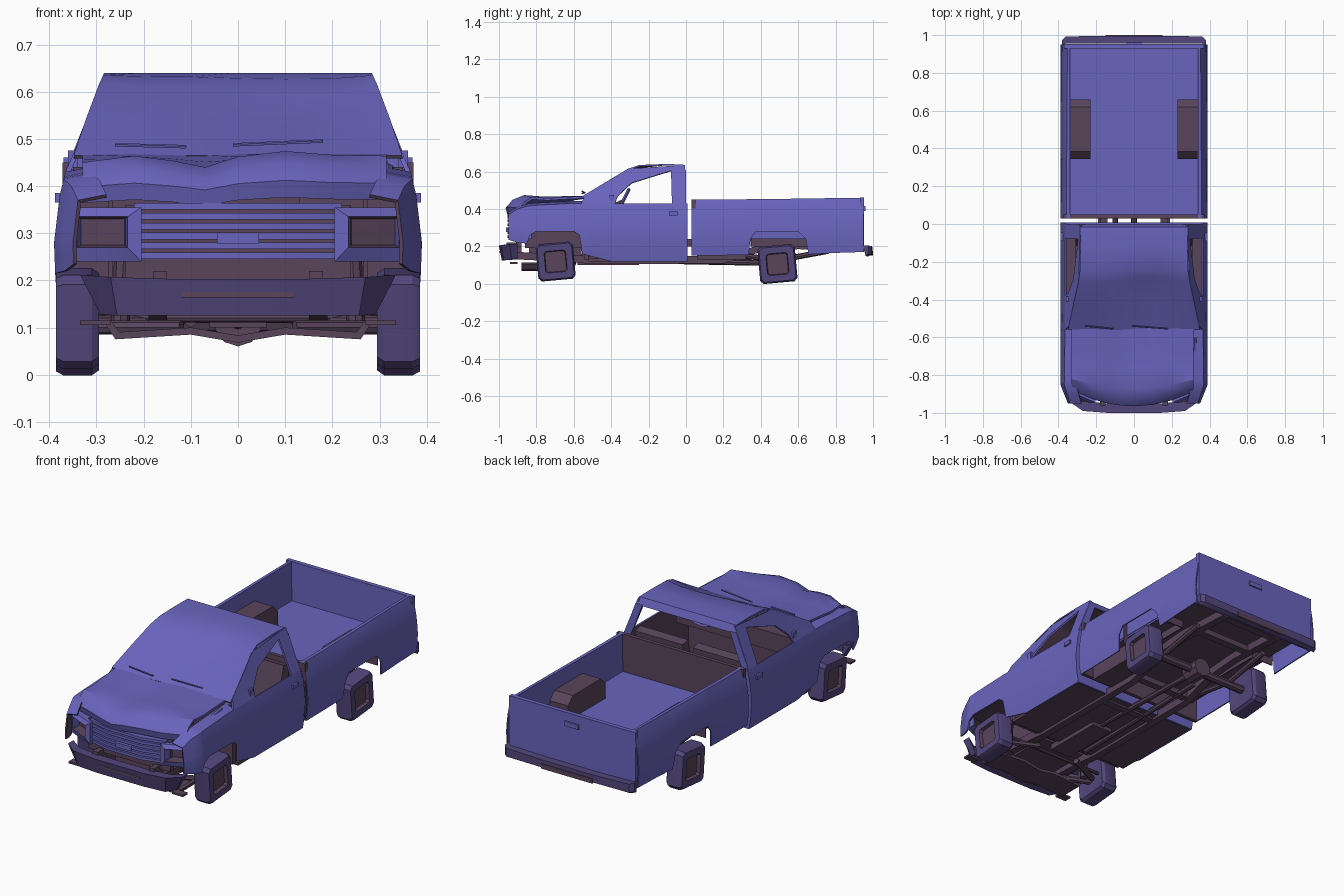
import bpy, bmesh, math
from mathutils import Vector, Matrix

if "Cube" in bpy.data.objects:
    bpy.data.objects.remove(bpy.data.objects["Cube"])

MATS = []
for mname, col in (("slate_violet", (0.14, 0.128, 0.51, 1)), ("dark_plum", (0.1, 0.058, 0.105, 1)),
                   ("dusky_violet", (0.085, 0.062, 0.2, 1))):
    MATS.append(bpy.data.materials.new(mname))
    MATS[-1].diffuse_color = col

# colour by part: dark plum unless listed
BODY, PLUM, DUSKY = 0, 1, 2
DUSKY_PARTS = {"front_wheel", "rear_wheel", "front_bumper", "rear_bumper"}
BODY_PARTS = {"front_fender", "door", "window_frame", "windshield_and_roof", "cab_rear_wall", "rear_pillar",
              "hood", "hood_side_fold", "wiper", "grille_bar", "grille_badge_plate", "headlight_bucket",
              "bed_side", "bed_floor", "tailgate", "tailgate_handle", "door_handle", "mirror_stub",
              "steering_wheel"}
LINED_PARTS = {"front_fender", "door", "windshield_and_roof", "cab_rear_wall", "bed_floor"}


def part_colour(name, f):
    c = f.calc_center_median()
    inward = f.normal.dot(c - Vector((0, c.y - (.2 if c.y > -.01 else 0), .2))) < 0
    if name in LINED_PARTS and inward and f.normal.z < .5:
        return PLUM
    if name == "headlight_bucket" and abs(abs(c.x) - .285) < .045 and abs(c.z - .302) < .033 and c.y < -.85:
        return PLUM
    if name in ("front_wheel", "rear_wheel") and abs(c.x) > .36:
        cy, cz = (-.697, .119) if c.y < 0 else (.489, .1055)
        return PLUM if max(abs(c.y - cy), abs(c.z - cz)) < .062 else DUSKY
    return BODY if name in BODY_PARTS else DUSKY if name in DUSKY_PARTS else PLUM


def finish(name, bm, mirror=False, thick=0.0):
    bmesh.ops.remove_doubles(bm, verts=bm.verts, dist=0.0005)
    bmesh.ops.recalc_face_normals(bm, faces=bm.faces)
    if thick:
        bmesh.ops.solidify(bm, geom=bm.faces[:], thickness=thick)
    bm.normal_update()
    bmesh.ops.recalc_face_normals(bm, faces=bm.faces)
    if mirror:
        new = bmesh.ops.duplicate(bm, geom=bm.verts[:] + bm.edges[:] + bm.faces[:])["geom"]
        for v in new:
            if isinstance(v, bmesh.types.BMVert):
                v.co.x *= -1
        bmesh.ops.reverse_faces(bm, faces=[f for f in new if isinstance(f, bmesh.types.BMFace)])
    bm.normal_update()
    for f in bm.faces:
        f.material_index = part_colour(name, f)
    me = bpy.data.meshes.new(name)
    bm.to_mesh(me)
    bm.free()
    for m in MATS:
        me.materials.append(m)
    me.shade_smooth()
    me.set_sharp_from_angle(angle=math.radians(32))
    bpy.context.collection.objects.link(bpy.data.objects.new(name, me))


def skin(name, rows, closed=False, caps=False, mirror=False, thick=0.0):
    bm = bmesh.new()
    vs = [[bm.verts.new(p) for p in r] for r in rows]
    n = len(rows[0])
    for a, b in zip(vs, vs[1:]):
        for i in range(n if closed else n - 1):
            j = (i + 1) % n
            bm.faces.new((a[i], a[j], b[j], b[i]))
    if caps:
        bm.faces.new(vs[0])
        bm.faces.new(vs[-1])
    finish(name, bm, mirror, thick)


def box(name, x0, x1, y0, y1, z0, z1, mirror=False):
    r = [[(x, y0, z0), (x, y1, z0), (x, y1, z1), (x, y0, z1)] for x in (x0, x1)]
    skin(name, r, True, True, mirror)


def rod(name, a, b, r, mirror=False, sides=8):
    a, b = Vector(a), Vector(b)
    bm = bmesh.new()
    m = Matrix.Translation((a + b) / 2) @ (b - a).to_track_quat('Z', 'Y').to_matrix().to_4x4()
    bmesh.ops.create_cone(bm, cap_ends=True, segments=sides, radius1=r, radius2=r, depth=(b - a).length, matrix=m)
    finish(name, bm, mirror)


SIDE = [(0.0, 0.36), (0.12, 0.375), (0.2, 0.387), (0.28, 0.39), (0.38, 0.378),
        (0.43, 0.366), (0.47, 0.348), (0.635, 0.285), (0.7, 0.27)]


def side(y, z):
    # half width of the body at a height, narrowing at the nose
    x = 0.3
    for (za, xa), (zb, xb) in zip(SIDE, SIDE[1:]):
        if za <= z <= zb:
            x = xa + (xb - xa) * (z - za) / (zb - za)
    return x - max(0, -0.85 - y) * 0.4


def column(y, z0, z1, n=6):
    return [(side(y, z), y, z) for z in (z0 + (z1 - z0) * i / n for i in range(n + 1))]


# fenders and doors
fender = [(-.95, .235, .37), (-.9, .22, .4), (-.85, .215, .415), (-.835, .26, .417),
          (-.8, .28, .42), (-.6, .28, .43), (-.57, .26, .43), (-.555, .16, .43), (-.52, .15, .43)]
skin("front_fender", [column(*c) + [(side(c[0], c[2]) - .06, c[0], c[2] + .012)] for c in fender],
     mirror=True, thick=.008)
skin("door", [column(*c) for c in [(-.52, .15, .43), (-.4, .12, .43), (-.2, .12, .43), (0, .12, .43)]],
     mirror=True, thick=.008)

# window frame around the open side window
inner = [(-.38, .43), (-.365, .47), (-.29, .54), (-.08, .605), (-.075, .43)]
outer = [(-.56, .43), (-.54, .475), (-.31, .615), (-.005, .635), (0, .43)]
skin("window_frame", [[(side(y, z), y, z) for y, z in l] for l in (inner, outer)], mirror=True, thick=.01)

# windshield and roof, pushed in on one side
top = [(-.56, .465, .348, 0), (-.43, .543, .322, .012), (-.31, .615, .295, .022),
       (-.25, .635, .286, .008), (-.12, .64, .284, 0), (-.015, .638, .284, 0), (0, .6, .298, 0)]
rows = []
for y, z, w, d in top:
    rows.append([(w * k, y + d * b, z - d * b) for k, b in
                 ((-1, 0), (-.7, .3), (-.35, .4), (0, .8), (.35, 1), (.7, .9), (1, 0))])
skin("windshield_and_roof", rows, thick=.008)

# rear cab wall with open window
skin("cab_rear_wall", [[(s * side(0, z), 0, z) for s in (-1, 1)] for z in (.12, .2, .28, .38, .43)], thick=.008)
skin("rear_pillar", [[(side(0, z) - d, 0, z) for d in (0, .04)] for z in (.43, .47, .605)],
     mirror=True, thick=.008)

# crumpled hood
wave = [(-.33, -.012), (-.22, .002), (-.14, -.008), (-.07, -.022), (0, .0), (.1, .012), (.2, .004), (.315, .002)]
rows = []
for y, z, k, pull in [(-.54, .468, .1, 0), (-.66, .462, .5, 0), (-.76, .456, .8, .02), (-.87, .462, 1, .05),
                      (-.935, .437, 1, .08), (-.965, .405, .6, .085), (-.955, .37, .5, .085)]:
    rows.append([(x, y + pull * (x / .33) ** 2, z + d * k) for x, d in wave])
skin("hood", rows, thick=.012)
rod("hood_side_fold", (.315, -.87, .4), (.32, -.6, .435), .012)
for x0, x1, tilt in ((-.26, -.11, 0), (-.01, .18, .012)):
    rod("wiper", (x0, -.54, .487), (x1, -.555, .483 + tilt), .004, sides=5)

# nose: grille, headlight buckets, radiator
for i in range(6):
    z, w = .245 + i * .021, .21 + .01 * (i % 2)
    skin("grille_bar", [[(x, y, z), (x, y + .03, z), (x, y + .03, z + .014), (x, y, z + .014)]
                        for x, y in ((-w, -.925), (-.1, -.955), (.1, -.955), (w, -.925))], True, True)
box("grille_badge_plate", -.045, .045, -.962, -.95, .278, .302)
box("radiator", -.24, .24, -.91, -.88, .2, .36)


def lamp(t, zz, depth):
    # point on the swept-back nose corner
    return (.205 + .16 * t, -.945 + .07 * t * t + depth, zz)


rings = []
for t0, t1, z0, z1, d in ((0, 1, .24, .355, .05), (0, 1, .24, .355, 0), (.18, .85, .27, .335, -.005),
                          (.22, .8, .275, .33, .05), (.49, .51, .302, .303, .055)):
    rings.append([lamp(t0, z0, d), lamp(t1, z0, d), lamp(t1, z1, d), lamp(t0, z1, d)])
skin("headlight_bucket", rings, True, True, mirror=True)


# bumpers from slanted sections
def bumper(name, st):
    full = [(-s[0],) + s[1:] for s in reversed(st)] + st
    skin(name, [[(x * k, y0 + .015, z0), (x * k, y1, z0 + .01), (x, y1, z1), (x, y0, z1)]
                for x, y0, y1, z0, z1, k in full], True, True)


bumper("front_bumper", [(.14, -1, -.95, .125, .203, 1), (.27, -.99, -.94, .125, .207, .95),
                        (.335, -.945, -.9, .128, .212, .87)])
box("bumper_slot", -.12, .12, -.996, -.985, .164, .175)
box("bumper_side_bracket", .27, .335, -.94, -.9, .105, .115, True)
bumper("rear_bumper", [(.15, .955, .996, .145, .195, 1), (.36, .955, .993, .145, .2, 1),
                       (.38, .945, .975, .15, .205, 1)])
box("bumper_step", -.15, .15, .985, 1.0, .15, .175)

# cargo bed
bed = [(.03, .15, .45), (.2, .152, .45), (.335, .155, .452), (.345, .24, .452), (.375, .28, .452), (.6, .28, .455),
       (.64, .24, .456), (.655, .157, .456), (.8, .165, .458), (.95, .17, .46)]
skin("bed_side", [column(*c) + [(.338, c[0], c[2]), (.335, c[0], .25)] for c in bed], mirror=True, thick=.006)
box("bed_floor", -.338, .338, .04, .94, .24, .252)
box("bed_front_wall", -.372, .372, .03, .05, .15, .45)
box("tailgate", -.37, .37, .93, .953, .17, .46)
box("tailgate_handle", -.04, .04, .95, .96, .39, .415)
arch = [(.345, .2), (.345, .33), (.385, .37), (.62, .37), (.66, .33), (.66, .2)]
skin("bed_wheel_well", [[(x, y, z) for y, z in arch] for x in (.235, .36)], mirror=True, thick=.006)
skin("wheel_well_inner_wall", [[(.235, y, .2), (.235, y, z)] for y, z in
                               ((.345, .33), (.385, .37), (.62, .37), (.66, .33))], mirror=True, thick=.006)

# front wheel wells and engine
box("front_inner_fender", .265, .275, -.86, -.56, .19, .4, True)
box("front_well_roof", .265, .37, -.84, -.57, .285, .295, True)
box("engine", -.13, .13, -.84, -.56, .13, .38)

# interior
box("cab_floor", -.365, .365, -.52, -.002, .12, .135)
box("firewall", -.35, .35, -.545, -.52, .13, .44)
box("dashboard", -.34, .34, -.52, -.4, .34, .435)
box("seat_cushion", .03, .31, -.27, -.04, .14, .27, True)
skin("seat_back", [[(x, -.12, .25), (x, -.03, .25), (x, -.015, .45), (x, -.06, .46)] for x in (.03, .31)],
     True, True, True)
rod("steering_column", (.16, -.42, .4), (.16, -.335, .44), .012)
hub, rings = Vector((.16, -.335, .445)), []
for i in range(13):
    a = i * math.tau / 12
    r = Vector((math.cos(a) * .07, math.sin(a) * .03, math.sin(a) * .06))
    o, u = r.normalized() * .008, Vector((0, -.008, .004))
    rings.append([hub + r + o, hub + r + u, hub + r - o, hub + r - u])
skin("steering_wheel", rings, True)
box("steering_spoke", .095, .225, -.34, -.332, .438, .45)

# door details
box("door_handle", .372, .388, -.09, -.045, .365, .385, True)
box("mirror_stub", .34, .36, -.41, -.385, .435, .475, True)

# squared-off wheels with sunken hubs
SECTION = [(.3, .01), (.3, .5), (.295, .9), (.31, 1), (.37, 1), (.386, .92), (.386, .58), (.368, .54), (.368, .01)]
SQUARE = [(-1, -.82), (-.82, -1), (.82, -1), (1, -.82), (1, .82), (.82, 1), (-.82, 1), (-1, .82)]


def wheel(name, cy, cz, ang):
    c, s = math.cos(ang) * .1, math.sin(ang) * .1
    skin(name, [[(x, cy + k * (a * c - b * s), cz + k * (a * s + b * c)) for a, b in SQUARE] for x, k in SECTION],
         True, True, True)


wheel("front_wheel", -.697, .119, .09)
wheel("rear_wheel", .489, .1055, .09)

# chassis
skin("frame_rail", [[(.15, y, z), (.19, y, z), (.19, y, z + .04), (.15, y, z + .04)] for y, z in
                    ((-.9, .13), (-.6, .115), (-.5, .105), (.2, .108), (.4, .17), (.6, .185), (.93, .17))],
     True, True, True)
for y, z in ((-.9, .13), (-.05, .11), (.22, .12), (.7, .18), (.9, .175)):
    box("frame_crossmember", -.17, .17, y - .02, y + .02, z, z + .03)
skin("front_skid_member", [[(-.28, y, .105), (-.26, y, .075), (-.1, y, .085), (0, y, .068), (.1, y, .085),
                            (.26, y, .075), (.28, y, .105)] for y in (-.88, -.74)], thick=.015)
rod("suspension_arm", (.12, -.78, .1), (.31, -.7, .1), .015, True)
rod("suspension_arm_rear", (.12, -.6, .11), (.31, -.69, .11), .015, True)
rod("strut", (.25, -.69, .1), (.24, -.69, .3), .02, True)
rod("tie_rod", (-.3, -.64, .12), (.3, -.64, .12), .009)
rod("rear_axle", (-.31, .49, .11), (.31, .49, .11), .022)
rod("differential", (0, .44, .11), (0, .54, .11), .05, sides=10)
rod("driveshaft", (0, -.3, .125), (0, .46, .11), .015)
box("transmission", -.06, .06, -.58, -.25, .1, .16)
rod("leaf_spring_front", (.215, .24, .16), (.215, .49, .125), .015, True)
rod("leaf_spring_rear", (.215, .49, .125), (.215, .76, .175), .015, True)
rod("exhaust_pipe", (-.1, -.5, .115), (-.1, .35, .13), .014)
box("fuel_tank", .2, .32, .06, .32, .13, .22)
box("bumper_bracket", .15, .18, -.96, -.88, .14, .22, True)
box("cab_to_bed_link", .14, .18, -.01, .04, .2, .24, True)

for m in bpy.data.materials:
    if m.users and not m.is_grease_pencil:
        m.use_nodes = True
        m.node_tree.nodes["Principled BSDF"].inputs["Base Color"].default_value = m.diffuse_color
